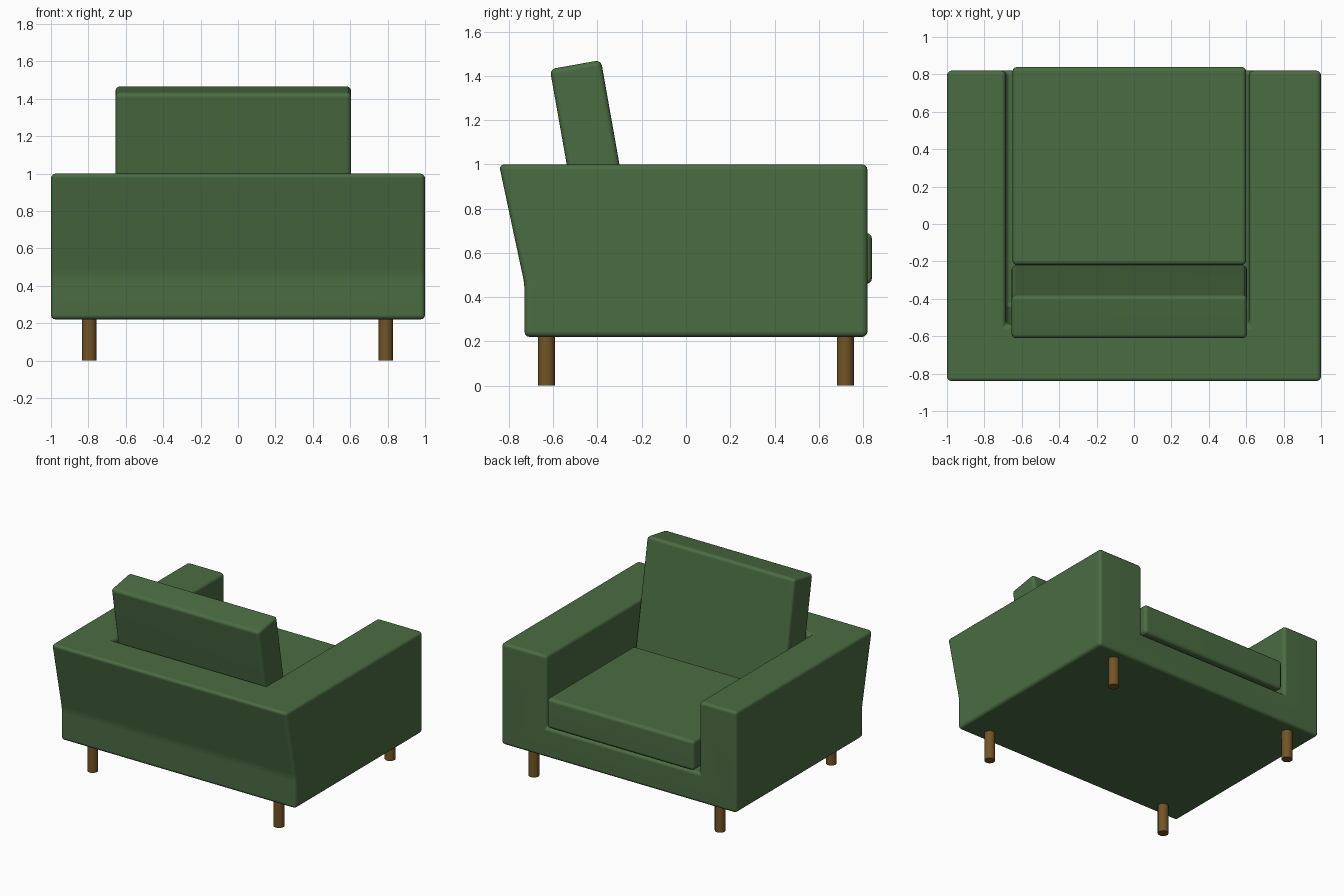
import bpy, bmesh
from mathutils import Vector

if "Cube" in bpy.data.objects:
    bpy.data.objects.remove(bpy.data.objects["Cube"])


def material(name, rgb):
    m = bpy.data.materials.new(name)
    m.diffuse_color = (*rgb, 1)
    m.use_nodes = True
    m.node_tree.nodes["Principled BSDF"].inputs["Base Color"].default_value = m.diffuse_color
    return m


FABRIC = material("green_fabric", (0.07, 0.15, 0.055))
WOOD = material("wood", (0.17, 0.09, 0.02))


def extrude_profile(name, yz, x0, x1):
    """Solid with a side profile (y, z) running from x0 to x1."""
    bm = bmesh.new()
    face = bm.faces.new([bm.verts.new((x0, y, z)) for y, z in yz])
    out = bmesh.ops.extrude_face_region(bm, geom=[face])
    moved = [v for v in out["geom"] if isinstance(v, bmesh.types.BMVert)]
    bmesh.ops.translate(bm, verts=moved, vec=Vector((x1 - x0, 0, 0)))
    bmesh.ops.recalc_face_normals(bm, faces=bm.faces)
    mesh = bpy.data.meshes.new(name)
    bm.to_mesh(mesh)
    bm.free()
    mesh.shade_smooth()
    mesh.materials.append(FABRIC)
    obj = bpy.data.objects.new(name, mesh)
    bpy.context.collection.objects.link(obj)
    return obj


def round_edges(obj, width):
    b = obj.modifiers.new("bevel", "BEVEL")
    b.width = width
    b.segments = 3
    b.limit_method = "ANGLE"
    b.angle_limit = 0.15
    w = obj.modifiers.new("weighted_normal", "WEIGHTED_NORMAL")
    w.keep_sharp = True


# Frame: arms, base and leaning back in one shell, hollowed for the cushions
frame = extrude_profile("frame", [(-0.73, 0.22), (0.82, 0.22), (0.82, 1.0),
                                  (-0.845, 1.0), (-0.73, 0.46)], -1, 1)
hollow = extrude_profile("seat_hollow", [(-0.443, 0.45), (1.0, 0.45), (1.0, 1.2),
                                         (-0.575, 1.2)], -0.685, 0.615)
cut = frame.modifiers.new("hollow", "BOOLEAN")
cut.operation = "DIFFERENCE"
cut.solver = "EXACT"
cut.object = hollow
bpy.context.view_layer.objects.active = frame
bpy.ops.object.modifier_apply(modifier=cut.name)
bpy.data.objects.remove(hollow)
round_edges(frame, 0.025)

# Cushions
seat = extrude_profile("seat_cushion", [(-0.22, 0.46), (0.84, 0.46), (0.84, 0.69),
                                        (-0.22, 0.69)], -0.65, 0.60)
back = extrude_profile("back_cushion", [(-0.448, 0.485), (-0.217, 0.526), (-0.384, 1.471),
                                        (-0.615, 1.43)], -0.655, 0.605)
for cushion in (seat, back):
    round_edges(cushion, 0.025)

# Legs
for end, y in (("back", -0.63), ("front", 0.72)):
    for side, x in (("left", -0.795), ("right", 0.79)):
        bpy.ops.mesh.primitive_cylinder_add(vertices=24, radius=0.038, depth=0.23,
                                            location=(x, y, 0.115))
        leg = bpy.context.object
        leg.name = f"{end}_{side}_leg"
        leg.data.materials.append(WOOD)
        bpy.ops.object.shade_smooth_by_angle()
